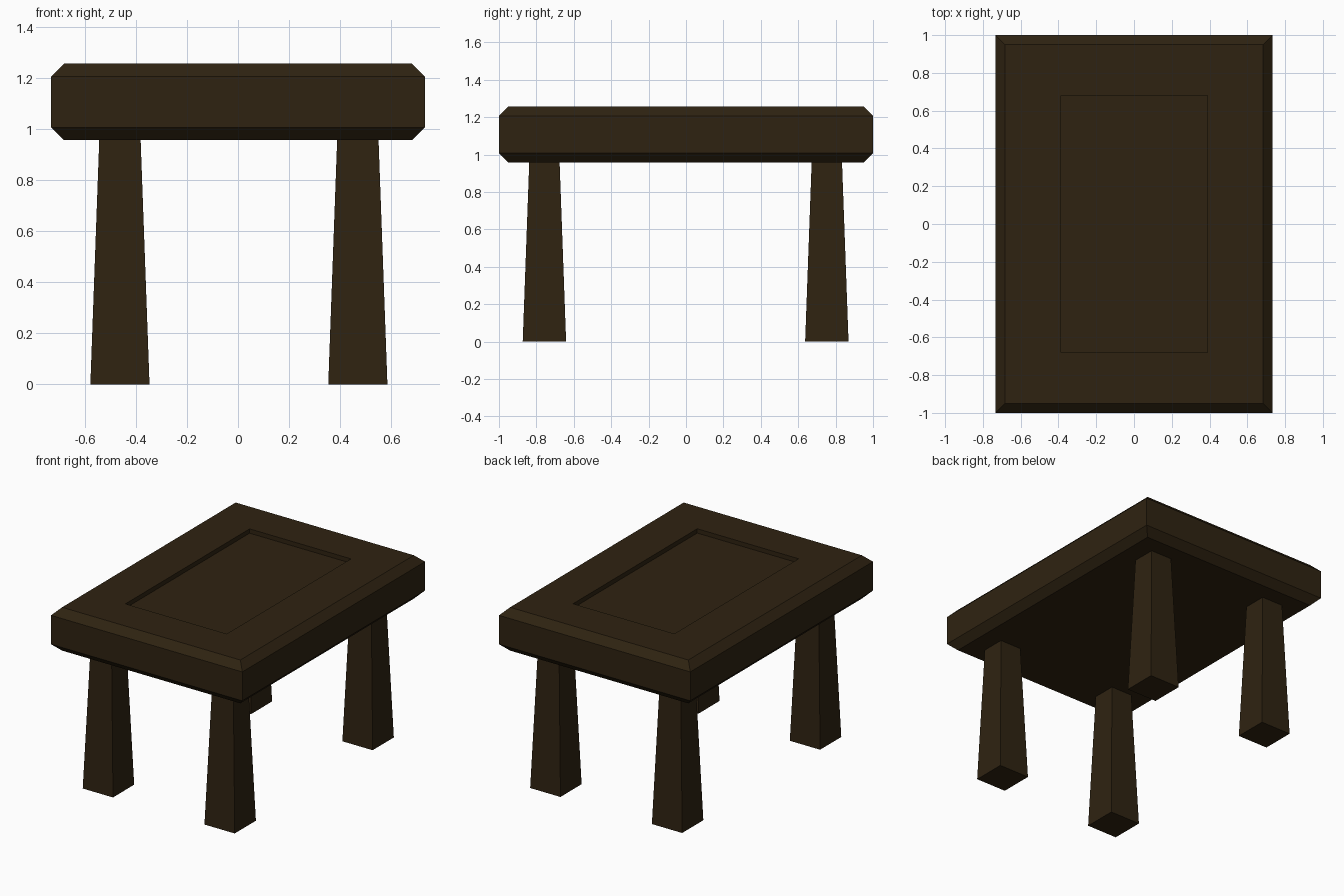
import bpy
import bmesh
from mathutils import Matrix

old = bpy.data.objects.get("Cube")
if old:
    bpy.data.objects.remove(old, do_unlink=True)

# Dark brown wood
WOOD = (0.028, 0.0165, 0.0056, 1.0)
wood = bpy.data.materials.new("dark_wood")
wood.use_nodes = True
wood.diffuse_color = WOOD
bsdf = next(n for n in wood.node_tree.nodes if n.type == "BSDF_PRINCIPLED")
bsdf.inputs["Base Color"].default_value = WOOD


def box(size, centre):
    bm = bmesh.new()
    bmesh.ops.create_cube(bm, size=1, matrix=Matrix.Translation(centre) @ Matrix.Diagonal((*size, 1)))
    return bm


def finish(bm, name):
    mesh = bpy.data.meshes.new(name)
    bm.normal_update()
    bm.to_mesh(mesh)
    bm.free()
    mesh.materials.append(wood)
    obj = bpy.data.objects.new(name, mesh)
    bpy.context.collection.objects.link(obj)
    return obj


# Table top: slab with chamfers all round and a sunken panel
BOTTOM, TOP, CHAMFER, SINK = 0.957, 1.257, 0.05, 0.03
bm = box((1.466, 2.0, TOP - BOTTOM), (0, 0, (TOP + BOTTOM) / 2))
rim = [e for e in bm.edges if abs(e.verts[0].co.z - e.verts[1].co.z) < 0.01]
bmesh.ops.bevel(bm, geom=rim, offset=CHAMFER, segments=1, affect="EDGES")
bm.normal_update()
panel = max(bm.faces, key=lambda f: f.calc_center_median().z)
bmesh.ops.inset_individual(bm, faces=[panel], thickness=0.27)
for v in panel.verts:
    v.co.x = 0.39 if v.co.x > 0 else -0.387
    v.co.y = 0.68 if v.co.y > 0 else -0.68
bmesh.ops.inset_individual(bm, faces=[panel], thickness=0)
for v in panel.verts:
    v.co.z -= SINK
finish(bm, "table_top")

# Four tapered square legs
FOOT, TAPER = 0.232, 0.70
for side, x in (("right", -0.463), ("left", 0.47)):
    for end, y in (("front", -0.757), ("back", 0.753)):
        bm = box((FOOT, FOOT, BOTTOM), (0, 0, BOTTOM / 2))
        for v in bm.verts:
            if v.co.z > BOTTOM / 2:
                v.co.x *= TAPER
                v.co.y *= TAPER
        leg = finish(bm, f"{end}_{side}_leg")
        leg.location = (x, y, 0)
